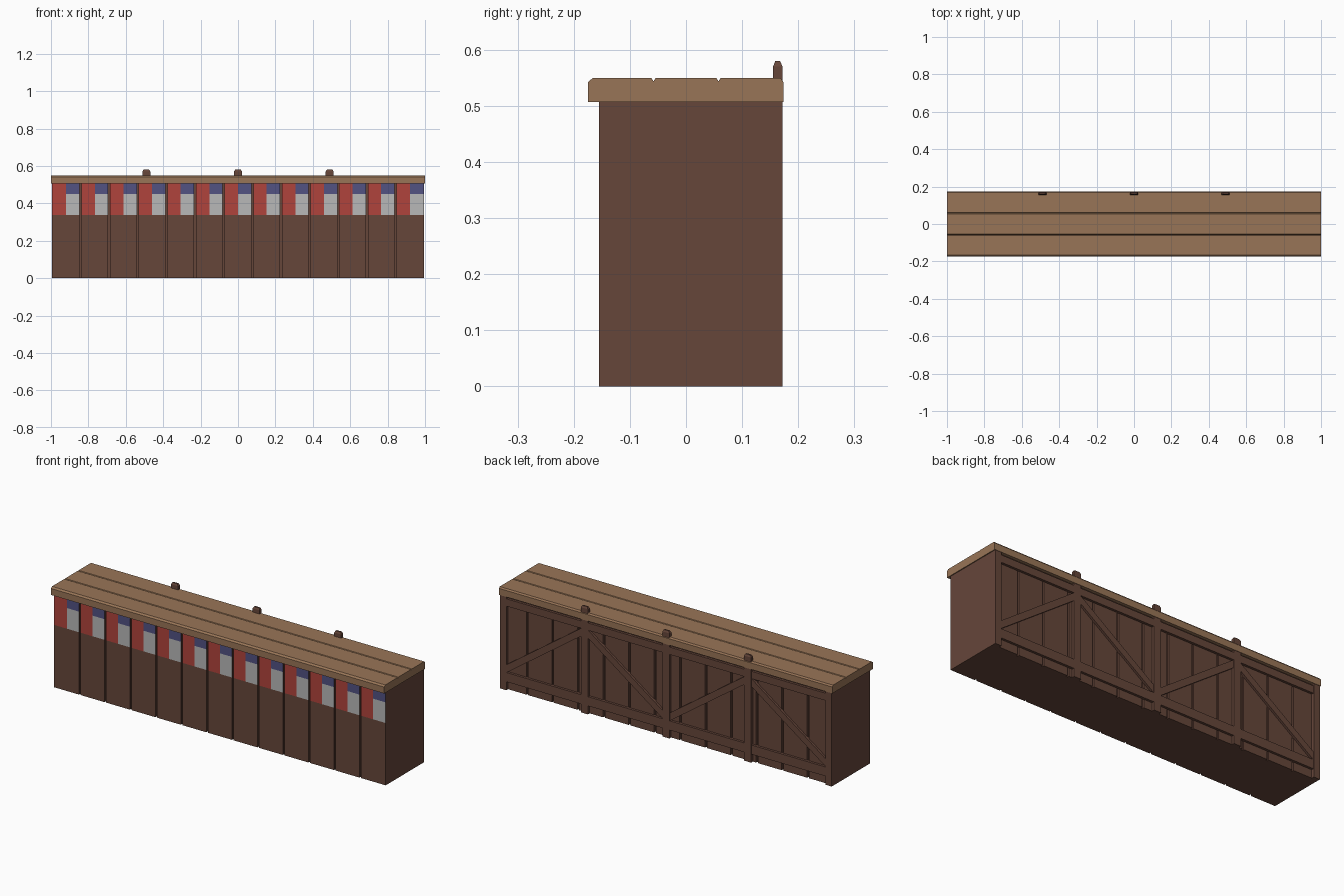
import bpy, bmesh
from mathutils import Vector

if "Cube" in bpy.data.objects:
    bpy.data.objects.remove(bpy.data.objects["Cube"])


def srgb(r, g, b):
    conv = lambda c: c / 12.92 if c <= 0.04045 else ((c + 0.055) / 1.055) ** 2.4
    return (conv(r / 255), conv(g / 255), conv(b / 255), 1.0)


def material(name, rgb):
    m = bpy.data.materials.new(name)
    m.diffuse_color = srgb(*rgb)
    m.use_nodes = True
    m.node_tree.nodes["Principled BSDF"].inputs["Base Color"].default_value = m.diffuse_color
    return m


BROWN = material("dark brown wood", (102, 70, 58))
TAN = material("light tan wood", (153, 117, 87))
RED = material("faded red", (176, 67, 60))
WHITE = material("grey white", (184, 184, 184))
BLUE = material("dusty blue", (82, 82, 130))

W = 0.995                      # half width of the body
H = 0.507                      # height of the body
FRONT, BACK = -0.155, 0.172    # outer faces
PANEL = 0.157                  # face of the recessed back boards
COUNT = 13
PITCH = 2 * W / COUNT


def box(bm, x0, x1, y0, y1, z0, z1):
    v = bmesh.ops.create_cube(bm, size=1)["verts"]
    for p in v:
        p.co = Vector(((x0 + x1) / 2 + p.co.x * (x1 - x0),
                       (y0 + y1) / 2 + p.co.y * (y1 - y0),
                       (z0 + z1) / 2 + p.co.z * (z1 - z0)))
    return v


def prism(bm, points, offset):
    """Extrude a closed polygon by an offset vector."""
    f = bm.faces.new([bm.verts.new(p) for p in points])
    ext = bmesh.ops.extrude_face_region(bm, geom=[f], use_keep_orig=True)["geom"]
    bmesh.ops.translate(bm, vec=offset, verts=[g for g in ext if isinstance(g, bmesh.types.BMVert)])


def finish(bm, name, *mats):
    bmesh.ops.recalc_face_normals(bm, faces=bm.faces[:])
    me = bpy.data.meshes.new(name)
    bm.to_mesh(me)
    bm.free()
    ob = bpy.data.objects.new(name, me)
    bpy.context.collection.objects.link(ob)
    for m in mats:
        me.materials.append(m)
    return ob


# Solid core behind the boards
bm = bmesh.new()
box(bm, -W, W, FRONT + 0.01, PANEL - 0.01, 0, H)
finish(bm, "body_core", BROWN)

# Front and back boards, separated by narrow grooves
edges = [-W + i * PITCH for i in range(COUNT + 1)]
spans = [(a + (0.005 if i else 0), b - (0.005 if i < COUNT - 1 else 0))
         for i, (a, b) in enumerate(zip(edges, edges[1:]))]

bm = bmesh.new()
for a, b in spans:
    box(bm, a, b, FRONT, FRONT + 0.01, 0, H)
cuts = [((0, 0, z), (0, 0, 1)) for z in (0.338, 0.45)]
cuts += [(((a + b) / 2, 0, 0), (1, 0, 0)) for a, b in zip(edges, edges[1:])]
for co, no in cuts:
    bmesh.ops.bisect_plane(bm, geom=bm.verts[:] + bm.edges[:] + bm.faces[:],
                           plane_co=co, plane_no=no)
bmesh.ops.recalc_face_normals(bm, faces=bm.faces[:])
# Painted band: red left half, blue over white right half of each board
for f in bm.faces:
    c = f.calc_center_median()
    if f.normal.y < -0.9 and c.z > 0.338:
        left = ((c.x + W) / PITCH) % 1 < 0.5
        f.material_index = 1 if left else (3 if c.z > 0.45 else 2)
finish(bm, "front_boards", BROWN, RED, WHITE, BLUE)

bm = bmesh.new()
for a, b in spans:
    box(bm, a, b, PANEL - 0.01, PANEL, 0, H)
finish(bm, "back_boards", BROWN)

# Back frame: end stiles and rails in each bay
POSTS = (-0.49, 0, 0.49)
HALF = 0.021
bm = bmesh.new()
for s in (-1, 1):
    x0, x1 = sorted((s * (W - 0.037), s * W))
    box(bm, x0, x1, PANEL - 0.01, BACK, 0, H)
finish(bm, "end_stiles", BROWN)

bays = [(-W + 0.037, -0.49 - HALF), (-0.49 + HALF, -HALF),
        (HALF, 0.49 - HALF), (0.49 + HALF, W - 0.037)]
bm = bmesh.new()
for a, b in bays:
    box(bm, a, b, PANEL - 0.004, BACK - 0.002, 0.045, 0.095)
    box(bm, a, b, PANEL - 0.004, BACK - 0.002, 0.455, 0.495)
finish(bm, "back_rails", BROWN)

# Diagonal braces, rising towards the two outer posts
bm = bmesh.new()
for i, (a, b) in enumerate(bays):
    za, zb = (0.095, 0.412) if i % 2 == 0 else (0.412, 0.095)
    y = PANEL - 0.004
    prism(bm, [(a, y, za), (b, y, zb), (b, y, zb + 0.043), (a, y, za + 0.043)],
          (0, BACK - 0.003 - y, 0))
finish(bm, "diagonal_braces", BROWN)

# Posts that rise through the counter, with tapered tops
bm = bmesh.new()
for x in POSTS:
    box(bm, x - HALF, x + HALF, 0.155, BACK, 0, 0.57)
    top = [v for v in box(bm, x - HALF, x + HALF, 0.155, BACK, 0.57, 0.58) if v.co.z > 0.575]
    for v in top:
        v.co.x = x + (v.co.x - x) * 0.72
        v.co.y = 0.1635 + (v.co.y - 0.1635) * 0.5
bmesh.ops.remove_doubles(bm, verts=bm.verts[:], dist=0.0001)
# Remove the hidden face between shaft and cap
hidden = [f for f in bm.faces if all(abs(v.co.z - 0.57) < 1e-4 for v in f.verts)]
bmesh.ops.delete(bm, geom=hidden, context="FACES")
finish(bm, "back_posts", BROWN)

# Counter top: one profile with bevelled edges and two V grooves
profile = [(-0.175, H), (-0.175, 0.542), (-0.166, 0.55)]
for g in (-0.058, 0.058):
    profile += [(g - 0.004, 0.55), (g, 0.544), (g + 0.004, 0.55)]
profile += [(0.168, 0.55), (0.174, 0.542), (0.174, H)]
bm = bmesh.new()
prism(bm, [(-1, y, z) for y, z in profile], (2, 0, 0))
finish(bm, "counter_top", TAN)
